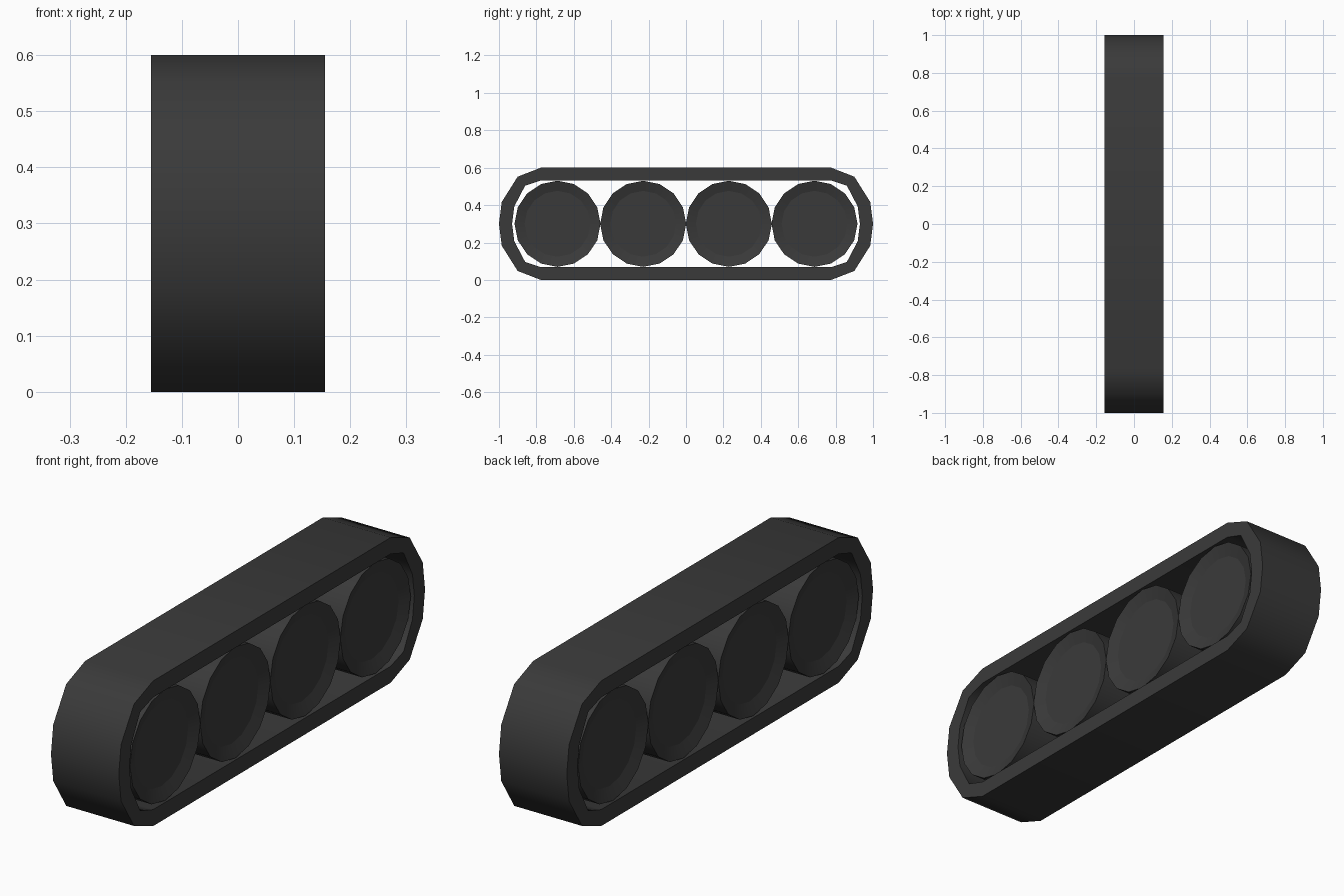
import bpy, bmesh, math

if "Cube" in bpy.data.objects:
    bpy.data.objects.remove(bpy.data.objects["Cube"])

rubber = bpy.data.materials.new("dark_grey")
rubber.diffuse_color = (0.042, 0.042, 0.042, 1)
rubber.use_nodes = True
rubber.node_tree.nodes["Principled BSDF"].inputs["Base Color"].default_value = rubber.diffuse_color

HALF_W = 0.155   # half width of the track
MID_Z = 0.3      # axle height


def finish(bm, name):
    # sharpen strong corners and every edge of a flat-shaded face
    bmesh.ops.recalc_face_normals(bm, faces=bm.faces)
    for e in bm.edges:
        if e.calc_face_angle(0) > math.radians(50) or not all(f.smooth for f in e.link_faces):
            e.smooth = False
    me = bpy.data.meshes.new(name)
    bm.to_mesh(me)
    bm.free()
    me.materials.append(rubber)
    ob = bpy.data.objects.new(name, me)
    bpy.context.collection.objects.link(ob)
    return ob


def full_loop(quarter):
    # mirror a quarter profile (end point first) into a closed loop
    right = [(y, -z) for y, z in reversed(quarter[1:])] + quarter
    return right + [(-y, -z) for y, z in right]


def bridge(bm, rings, smooth):
    # join neighbouring rings of vertices with quads
    for a, b, s in zip(rings, rings[1:], smooth):
        n = len(a)
        for i in range(n):
            j = (i + 1) % n
            bm.faces.new((a[i], a[j], b[j], b[i])).smooth = s


# track band: outer and inner outlines swept across the width
outer = full_loop([(1.0, 0), (0.985, 0.117), (0.9, 0.252), (0.776, 0.3)])
inner = full_loop([(0.93, 0), (0.918, 0.093), (0.86, 0.204), (0.776, 0.232)])
bm = bmesh.new()
rings = [[bm.verts.new((x, y, MID_Z + z)) for y, z in prof]
         for prof, x in ((outer, -HALF_W), (outer, HALF_W), (inner, HALF_W), (inner, -HALF_W))]
bridge(bm, rings + [rings[0]], (True, False, True, False))
finish(bm, "track_band")


# road wheels: drums with a shallow dished rim and flat hub disc on both sides
def wheel(y0, name, sides=16):
    bm = bmesh.new()
    rings = []
    for x, r in ((-0.13, 0.176), (-0.148, 0.23), (0.148, 0.23), (0.13, 0.176)):
        rings.append([bm.verts.new((x, y0 + r * math.cos(math.tau * i / sides),
                                    MID_Z + r * math.sin(math.tau * i / sides)))
                      for i in range(sides)])
    bridge(bm, rings, (True, True, True))
    for ring in (rings[0], rings[-1]):
        bm.faces.new(ring).smooth = False
    finish(bm, name)


for k in range(4):
    wheel(-0.687 + 0.458 * k, f"road_wheel_{k + 1}")
